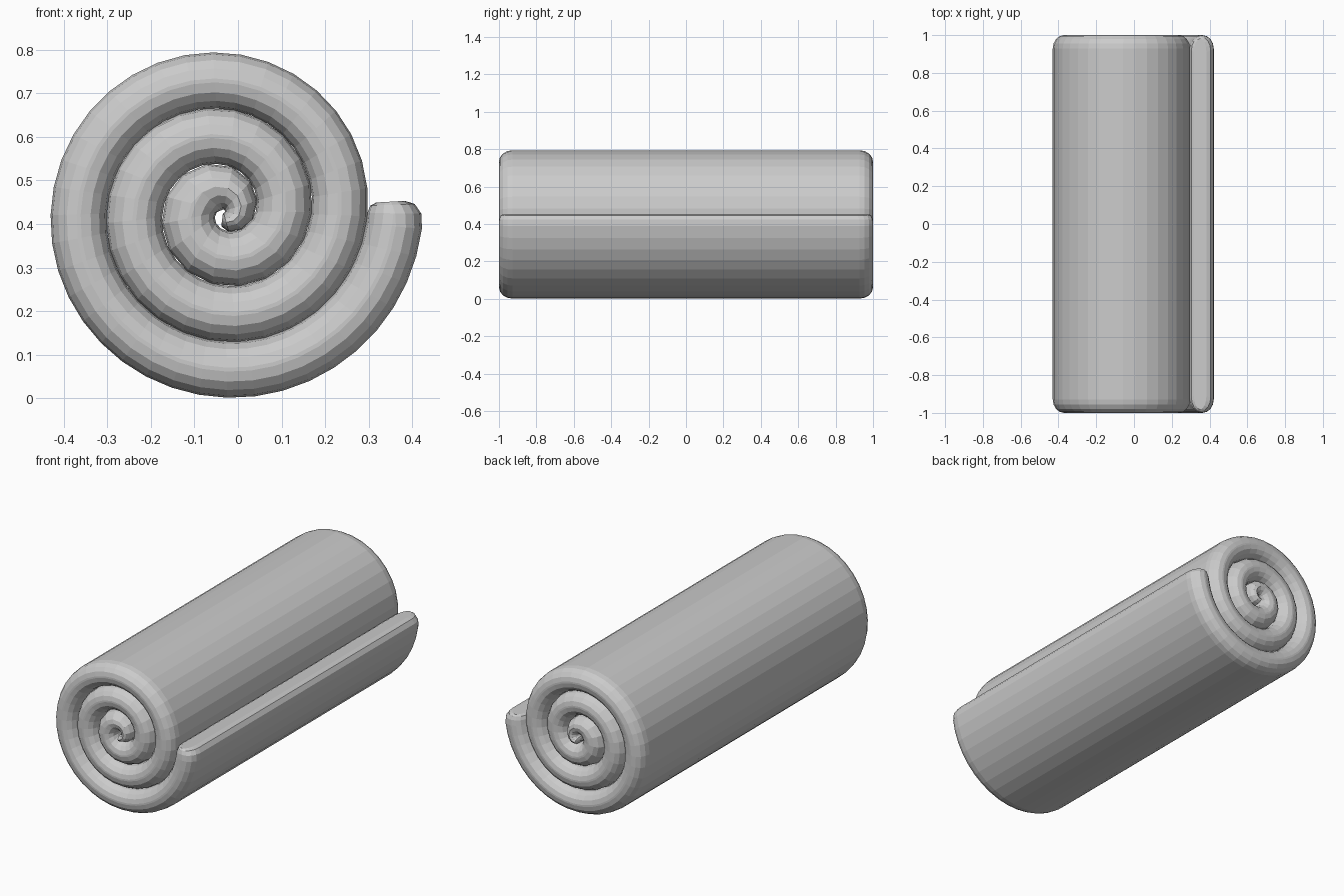
import bpy, bmesh, math

if "Cube" in bpy.data.objects:
    bpy.data.objects.remove(bpy.data.objects["Cube"])

PITCH = 0.128          # thickness of one layer
R0 = 0.46              # outer radius at the free edge
CX, CZ = -0.034, 0.4295
HALF = 1.0             # half length along y
ROUND_R, ROUND_Y = 0.06, 0.072


def outer_radius(t):
    return R0 - PITCH * max(t, 0.0)


def section(r_out, r_in, half):
    """Rounded strip section as (radius, y) pairs, symmetric in y."""
    mid, h = (r_out + r_in) / 2, (r_out - r_in) / 2
    rr = min(ROUND_R, h)
    pts = []
    for sx, sy, a0 in ((1, 1, 0), (-1, 1, 90), (-1, -1, 180), (1, -1, 270)):
        for k in range(5):
            a = math.radians(a0 + 22.5 * k)
            pts.append((mid + sx * (h - rr) + rr * math.cos(a),
                        sy * (half - ROUND_Y) + ROUND_Y * math.sin(a)))
    return pts


# Stations along the spiral: turn, outer radius, inner radius, half length
stations = [(-0.009, R0 - 0.042, R0 - PITCH + 0.02, HALF - 0.018),
            (-0.006, R0 - 0.02, R0 - PITCH + 0.006, HALF - 0.009),
            (0.002, R0 - 0.005, R0 - PITCH - 0.001, HALF - 0.002)]
t = 0.014
while t < 3.25:
    ro = outer_radius(t)
    stations.append((t, ro, max(ro - PITCH - 0.001, 0.004), HALF))
    t += min(0.065 / (2 * math.pi * ro), 0.085)
stations.append((3.27, 0.035, 0.006, HALF - 0.03))

# Sweep the strip section clockwise around the core
bm = bmesh.new()
rings = []
for t, ro, ri, half in stations:
    a = -2 * math.pi * t
    rings.append([bm.verts.new((CX + r * math.cos(a), y, CZ + r * math.sin(a)))
                  for r, y in section(ro, ri, half)])
n = len(rings[0])
for a, b in zip(rings, rings[1:]):
    for i in range(n):
        j = (i + 1) % n
        bm.faces.new((a[i], a[j], b[j], b[i]))
bm.faces.new(rings[0])
bm.faces.new(rings[-1][::-1])
bmesh.ops.recalc_face_normals(bm, faces=bm.faces)

mesh = bpy.data.meshes.new("rolled_mat")
bm.to_mesh(mesh)
bm.free()
roll = bpy.data.objects.new("rolled_mat", mesh)
bpy.context.collection.objects.link(roll)
